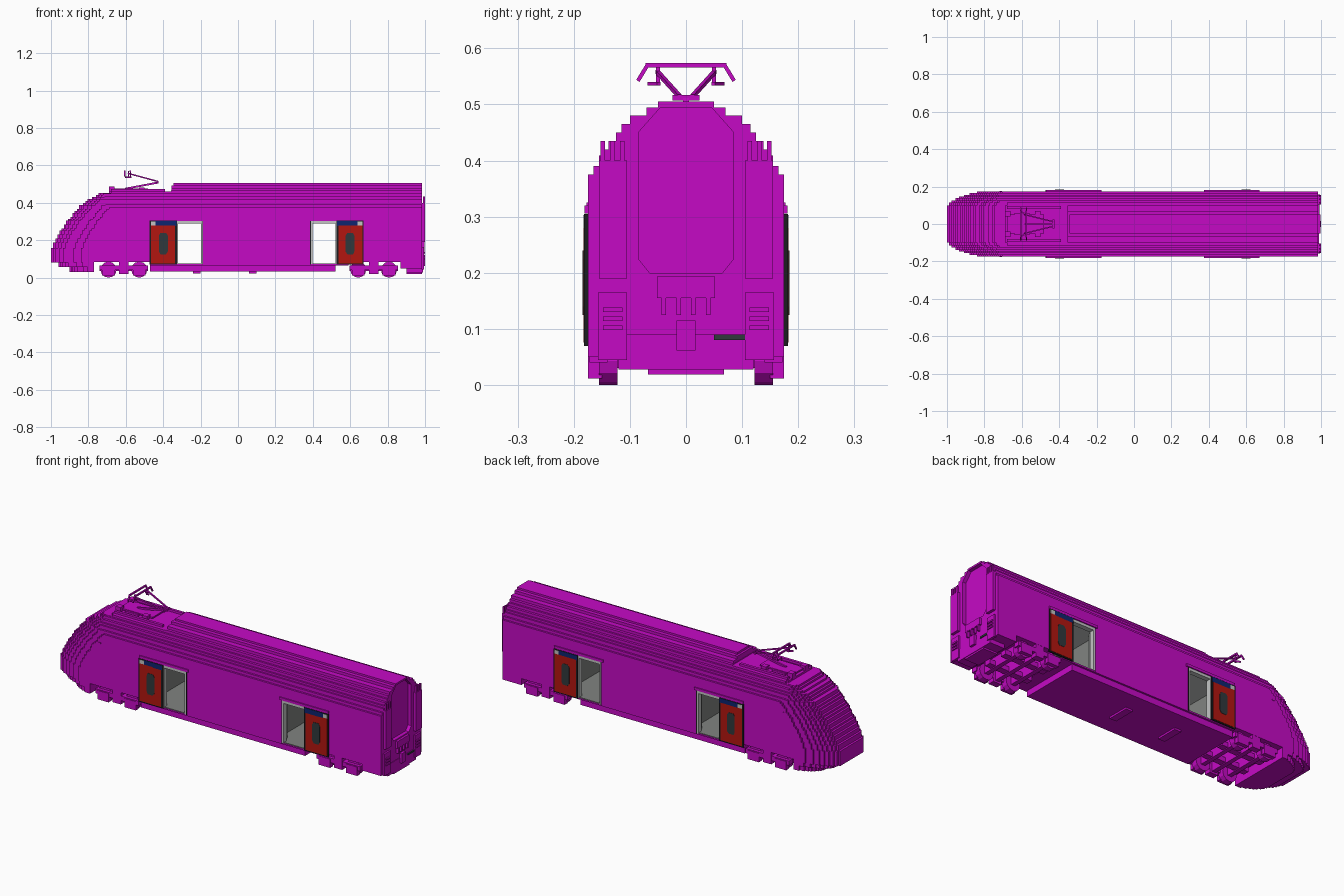
import bpy, bmesh, math
from mathutils import Vector

cube = bpy.data.objects.get("Cube")
if cube:
    bpy.data.objects.remove(cube, do_unlink=True)


def material(name, rgb):
    m = bpy.data.materials.new(name)
    m.use_nodes = True
    m.diffuse_color = (*rgb, 1)
    m.node_tree.nodes["Principled BSDF"].inputs["Base Color"].default_value = (*rgb, 1)
    return m


MAGENTA = material("magenta", (0.56, 0.003, 0.56))
RED = material("door red", (0.45, 0.008, 0.005))
BLUE = material("dark blue", (0.004, 0.018, 0.16))
BLACK = material("near black", (0.012, 0.012, 0.014))
SLATE = material("slate glass", (0.03, 0.04, 0.045))
GREY = material("interior grey", (0.22, 0.23, 0.22))
PALE = material("pale grey", (0.55, 0.56, 0.56))


def add_object(name, bm, mat):
    bmesh.ops.recalc_face_normals(bm, faces=bm.faces)
    mesh = bpy.data.meshes.new(name)
    bm.to_mesh(mesh)
    bm.free()
    mesh.materials.append(mat)
    ob = bpy.data.objects.new(name, mesh)
    bpy.context.scene.collection.objects.link(ob)
    return ob


def prism(name, points, lo, hi, axis, mat=MAGENTA):
    """Extrude a closed profile along x or y; profile is (other axis, z)."""
    bm = bmesh.new()
    place = (lambda a, z: (lo, a, z)) if axis == "x" else (lambda a, z: (a, lo, z))
    face = bm.faces.new([bm.verts.new(place(a, z)) for a, z in points])
    new = bmesh.ops.extrude_face_region(bm, geom=[face])["geom"]
    step = Vector((hi - lo, 0, 0) if axis == "x" else (0, hi - lo, 0))
    bmesh.ops.translate(bm, vec=step, verts=[v for v in new if isinstance(v, bmesh.types.BMVert)])
    return add_object(name, bm, mat)


def box(name, x0, x1, y0, y1, z0, z1, mat=MAGENTA):
    x0, x1 = sorted((x0, x1))
    y0, y1 = sorted((y0, y1))
    return prism(name, [(x0, z0), (x1, z0), (x1, z1), (x0, z1)], y0, y1, "y", mat)


def bar(name, a, b, t=0.007):
    a, b = Vector(a), Vector(b)
    bm = bmesh.new()
    bmesh.ops.create_cube(bm, size=1)
    bmesh.ops.scale(bm, vec=(t, t, (b - a).length + t), verts=bm.verts)
    ob = add_object(name, bm, MAGENTA)
    ob.location = (a + b) / 2
    ob.rotation_euler = (b - a).to_track_quat("Z", "Y").to_euler()
    return ob


# Stepped nose curve, then body layers of growing width and falling roof
NOSE = [(-1, 0.16), (-0.97, 0.225), (-0.92, 0.30), (-0.855, 0.38),
        (-0.80, 0.42), (-0.74, 0.45), (-0.68, 0.46), (-0.37, 0.46), (-0.35, 0.51)]
LAYERS = [(0.05, 0.505, 0), (0.07, 0.495, 0), (0.10, 0.48, 0), (0.115, 0.465, 0.01),
          (0.125, 0.45, 0.025), (0.138, 0.435, 0.045), (0.147, 0.42, 0.065),
          (0.155, 0.41, 0.09), (0.165, 0.39, 0.12), (0.175, 0.375, 0.16)]
BELLY = [(0.87, 0.05), (0.87, 0.085), (0.59, 0.085), (0.59, 0.065), (-0.47, 0.065),
         (-0.47, 0.085), (-0.77, 0.085), (-0.77, 0.03)]
END = 0.985


def curve_height(x):
    for (xa, za), (xb, zb) in zip(NOSE, NOSE[1:]):
        if x <= xb:
            return za + (zb - za) * max(0, x - xa) / (xb - xa)
    return NOSE[-1][1]


def layer_outline(roof, setback):
    top, x, z = [], -1 + setback, 0.16
    top.append((x, z))
    while x < -0.34:
        x += 0.0115
        # the setback fades out before the roof well
        shift = setback if x < -0.5 else 0
        new = min(roof, round(curve_height(x - shift) / 0.0105) * 0.0105)
        if new > z + 0.001:
            top += [(x, z), (x, new)]
            z = new
    start = -1 + setback
    nose_under = [(-0.90 + setback * 0.6, 0.03), (-0.90 + setback * 0.6, 0.058),
                  (-0.96 + setback * 0.8, 0.058), (-0.96 + setback * 0.8, 0.08), (start, 0.08)]
    return top + [(END, z), (END, 0.05)] + BELLY + nose_under


layers = [prism("body_layer_%d" % i, layer_outline(h, d), -w, w, "y")
          for i, (w, h, d) in enumerate(LAYERS)]

# Cut doorways, vestibules and the recessed end panel
mirror_x = [lambda x: x, lambda x: 0.2 - x]
cutters = []
for X in mirror_x:
    cutters.append(box("doorway_cutter", X(-0.33), X(-0.19), -0.3, 0.3, 0.072, 0.302))
    cutters.append(box("vestibule_cutter", X(-0.42), X(-0.14), -0.158, 0.158, 0.071, 0.301))
half = [(0.065, 0.2), (0.085, 0.225), (0.085, 0.45), (0.045, 0.495)]
arch = half + [(-y, z) for y, z in reversed(half)]
cutters.append(prism("end_panel_cutter", arch, 0.965, 1.1, "x"))
for layer in layers:
    for c in cutters:
        mod = layer.modifiers.new("cut", "BOOLEAN")
        mod.operation, mod.solver, mod.object = "DIFFERENCE", "EXACT", c
bpy.context.view_layer.update()
graph = bpy.context.evaluated_depsgraph_get()
cut_meshes = [bpy.data.meshes.new_from_object(o.evaluated_get(graph)) for o in layers]
for layer, mesh in zip(layers, cut_meshes):
    layer.modifiers.clear()
    layer.data = mesh
    mesh.materials.clear()
    mesh.materials.append(MAGENTA)
    mesh.polygons.foreach_set("material_index", [0] * len(mesh.polygons))
for c in cutters:
    bpy.data.objects.remove(c, do_unlink=True)

# Underframe
box("underframe", -0.47, 0.43, -0.165, 0.165, 0.032, 0.068)
box("underframe_rear", 0.43, 0.52, -0.165, 0.165, 0.032, 0.068)
for x in (-0.24, 0.06):
    box("underframe_box", x, x + 0.04, -0.06, 0.06, 0.022, 0.034)

for X in mirror_x:
    # Vestibule lining
    box("vestibule_floor", X(-0.42), X(-0.14), -0.172, 0.172, 0.0705, 0.076, GREY)
    box("vestibule_ceiling", X(-0.42), X(-0.14), -0.157, 0.157, 0.296, 0.303, PALE)
    for x in (-0.42, -0.146):
        box("vestibule_wall", X(x), X(x + 0.006), -0.157, 0.157, 0.074, 0.298, GREY)
    for s in (-1, 1):
        for a, b in ((-0.415, -0.329), (-0.191, -0.146)):
            box("vestibule_side_panel", X(a), X(b), s * 0.153, s * 0.159, 0.074, 0.298, GREY)
        box("grab_pole", X(-0.182), X(-0.174), s * 0.12, s * 0.128, 0.074, 0.298, PALE)
        # Door frame
        for a, b in ((-0.332, -0.322), (-0.198, -0.188)):
            box("door_frame_post", X(a), X(b), s * 0.15, s * 0.177, 0.072, 0.302, PALE)
        box("door_frame_top", X(-0.33), X(-0.19), s * 0.15, s * 0.177, 0.29, 0.304, PALE)
        box("door_frame_seal", X(-0.19), X(-0.186), s * 0.17, s * 0.178, 0.07, 0.304, BLACK)
        # Sliding door with window and painted header
        box("door_edge", X(-0.472), X(-0.326), s * 0.174, s * 0.1815, 0.07, 0.305, BLACK)
        box("door_panel", X(-0.466), X(-0.336), s * 0.18, s * 0.183, 0.076, 0.28, RED)
        box("door_header", X(-0.44), X(-0.330), s * 0.18, s * 0.183, 0.277, 0.303, BLUE)
        box("door_header_patch", X(-0.466), X(-0.44), s * 0.18, s * 0.183, 0.28, 0.3, PALE)
        window = [(-0.415, 0.125), (-0.385, 0.125), (-0.375, 0.14), (-0.375, 0.225),
                  (-0.385, 0.24), (-0.415, 0.24), (-0.422, 0.225), (-0.422, 0.14)]
        prism("door_window", [(X(x), z) for x, z in window], s * 0.181, s * 0.1845, "y", SLATE)
        box("door_rail", X(-0.47), X(-0.175), s * 0.174, s * 0.181, 0.306, 0.32)

# Bogies
for cx in (-0.61, 0.725):
    for s in (-1, 1):
        box("bogie_beam", cx - 0.13, cx + 0.13, s * 0.14, s * 0.172, 0.04, 0.065)
        box("bogie_spring", cx - 0.025, cx + 0.025, s * 0.14, s * 0.174, 0.02, 0.088)
        box("bogie_inner_beam", cx - 0.13, cx + 0.13, s * 0.04, s * 0.075, 0.035, 0.06)
        for dx in (-0.082, 0.082):
            box("axle_box", cx + dx - 0.034, cx + dx + 0.034, s * 0.15, s * 0.175, 0.012, 0.06)
            ring = [(cx + dx + 0.043 * math.cos(k * math.pi / 6),
                     0.043 + 0.043 * math.sin(k * math.pi / 6)) for k in range(12)]
            prism("wheel", ring, s * 0.122, s * 0.155, "y")
    for dx in (-0.082, 0, 0.082):
        box("bogie_crossbar", cx + dx - 0.012, cx + dx + 0.012, -0.15, 0.15, 0.03, 0.09)

# Rear end fittings
for s in (-1, 1):
    box("end_pillar", 0.98, 1, s * 0.105, s * 0.155, 0.19, 0.40)
    for y in (0.11, 0.127, 0.144):
        box("end_rib", 0.99, 1, s * y, s * (y + 0.008), 0.20, 0.435)
    box("end_box", 0.98, 0.994, s * 0.105, s * 0.157, 0.045, 0.165)
    for z in (0.098, 0.114, 0.13):
        box("end_louvre", 0.99, 1, s * 0.113, s * 0.148, z, z + 0.008)
    box("nose_side_mark", -0.72, -0.705, s * 0.172, s * 0.177, 0.318, 0.325)
box("end_socket_box", 0.98, 0.997, -0.052, 0.052, 0.155, 0.193)
for y in (-0.04, -0.013, 0.013, 0.04):
    box("end_cable", 0.985, 0.998, y - 0.004, y + 0.004, 0.125, 0.158)
box("coupler", 0.97, 1, -0.017, 0.017, 0.062, 0.115)
box("end_beam", 0.9, 0.988, -0.12, 0.12, 0.028, 0.09)
box("end_step", 0.9, 0.985, -0.068, 0.068, 0.019, 0.03)
box("end_stripe", 0.98, 0.992, 0.05, 0.122, 0.08, 0.09, SLATE)

# Roof well equipment
for s in (-1, 1):
    box("well_rail", -0.68, -0.39, s * 0.08, s * 0.095, 0.455, 0.474)
    box("insulator_front", -0.69, -0.66, s * 0.04, s * 0.07, 0.455, 0.488)
    box("insulator_rear", -0.53, -0.50, s * 0.04, s * 0.07, 0.455, 0.482)
    box("well_unit", -0.64, -0.56, s * 0.02, s * 0.06, 0.455, 0.472)
box("pantograph_base", -0.68, -0.48, -0.05, 0.05, 0.468, 0.476)

# Pantograph
bar("lower_arm", (-0.60, 0, 0.476), (-0.43, 0, 0.508), 0.01)
bar("elbow", (-0.43, -0.02, 0.512), (-0.43, 0.02, 0.512), 0.009)
for s in (-1, 1):
    bar("upper_arm", (-0.43, s * 0.012, 0.515), (-0.585, s * 0.05, 0.557))
    bar("head_strut", (-0.585, s * 0.05, 0.537), (-0.585, s * 0.05, 0.568))
    for x in (-0.605, -0.575):
        bar("head_horn", (x, s * 0.07, 0.568), (x, s * 0.084, 0.545))
    bar("head_foot", (-0.60, s * 0.064, 0.537), (-0.575, s * 0.05, 0.537))
for x in (-0.605, -0.575):
    bar("contact_strip", (x, -0.068, 0.57), (x, 0.068, 0.57), 0.008)
